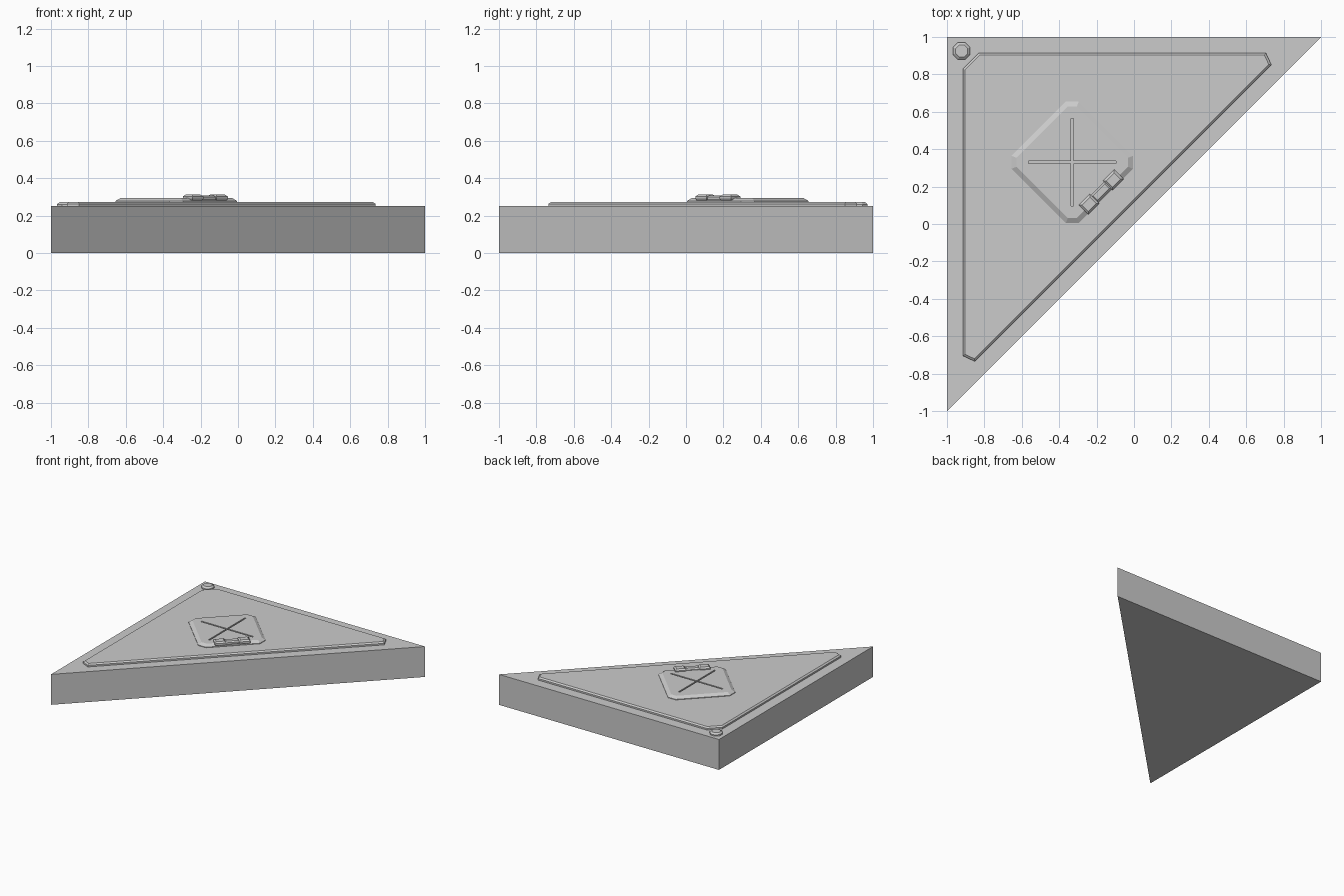
import bpy, bmesh, math
from mathutils import Vector, Matrix

if "Cube" in bpy.data.objects:
    bpy.data.objects.remove(bpy.data.objects["Cube"])


def inset(pts, d):
    # Offset a convex counter-clockwise outline inwards by d
    pts = [Vector(p) for p in pts]
    out = []
    for i, p in enumerate(pts):
        e1 = (p - pts[i - 1]).normalized()
        e2 = (pts[(i + 1) % len(pts)] - p).normalized()
        n1, n2 = Vector((-e1.y, e1.x)), Vector((-e2.y, e2.x))
        out.append(p + (n1 + n2) * d / (1 + n1.dot(n2)))
    return out


def slab(name, outline, levels, matrix=Matrix()):
    # Stack of inset copies of an outline: levels = [(z, inset), ...]
    bm = bmesh.new()
    rings = [[bm.verts.new((p.x, p.y, z)) for p in inset(outline, d)] for z, d in levels]
    n = len(outline)
    for a, b in zip(rings, rings[1:]):
        for i in range(n):
            j = (i + 1) % n
            bm.faces.new((a[i], a[j], b[j], b[i]))
    bm.faces.new(rings[0][::-1])
    bm.faces.new(rings[-1])
    bm.transform(matrix)
    mesh = bpy.data.meshes.new(name)
    bm.to_mesh(mesh)
    bm.free()
    ob = bpy.data.objects.new(name, mesh)
    bpy.context.collection.objects.link(ob)
    return ob


def rect(x0, x1, y0, y1):
    return [(x0, y0), (x1, y0), (x1, y1), (x0, y1)]


# Triangular base block
slab("base_block", [(-1, -1), (1, 1), (-1, 1)], [(0, 0), (0.25, 0)])

# Raised deck plate with clipped corners
slab("deck_plate",
     [(-0.915, -0.705), (-0.85, -0.735), (0.735, 0.85), (0.705, 0.915),
      (-0.83, 0.915), (-0.915, 0.83)],
     [(0.245, 0), (0.263, 0), (0.273, 0.012)])

# Diamond hatch with clipped corners
r, c = 0.325, 0.035
hatch = slab("hatch",
             [(r, -c), (r, c), (c, r), (-c, r), (-r, c), (-r, -c), (-c, -r), (c, -r)],
             [(0.27, 0), (0.278, 0), (0.294, 0.027)],
             Matrix.Translation((-0.33, 0.33, 0)))

# Cross grooves cut into the hatch
for k in range(2):
    cutter = slab("groove_cutter_%d" % k, rect(-0.235, 0.235, -0.006, 0.006),
                  [(0.283, 0), (0.31, 0)],
                  Matrix.Translation((-0.33, 0.33, 0)) @ Matrix.Rotation(k * math.pi / 2, 4, 'Z'))
    cutter.hide_render = True
    cutter.hide_set(True)
    mod = hatch.modifiers.new("groove", 'BOOLEAN')
    mod.object = cutter
    mod.operation = 'DIFFERENCE'
    mod.solver = 'EXACT'

# Hinge along the lower right hatch edge
place = Matrix.Translation((-0.175, 0.17, 0)) @ Matrix.Rotation(math.pi / 4, 4, 'Z')
for side, x in (("left", -0.092), ("right", 0.092)):
    slab("hinge_knuckle_" + side, rect(x - 0.042, x + 0.042, -0.036, 0.036),
         [(0.272, 0.012), (0.29, 0), (0.302, 0), (0.313, 0.012)], place)
slab("hinge_barrel", rect(-0.055, 0.055, -0.027, 0.027),
     [(0.272, 0.008), (0.289, 0), (0.299, 0), (0.308, 0.01)], place)

# Corner bolt
bolt = [(0.05 * math.cos((i + 0.5) * math.pi / 4), 0.05 * math.sin((i + 0.5) * math.pi / 4))
        for i in range(8)]
slab("corner_bolt", bolt, [(0.245, 0), (0.26, 0), (0.272, 0.014)],
     Matrix.Translation((-0.922, 0.925, 0)))
